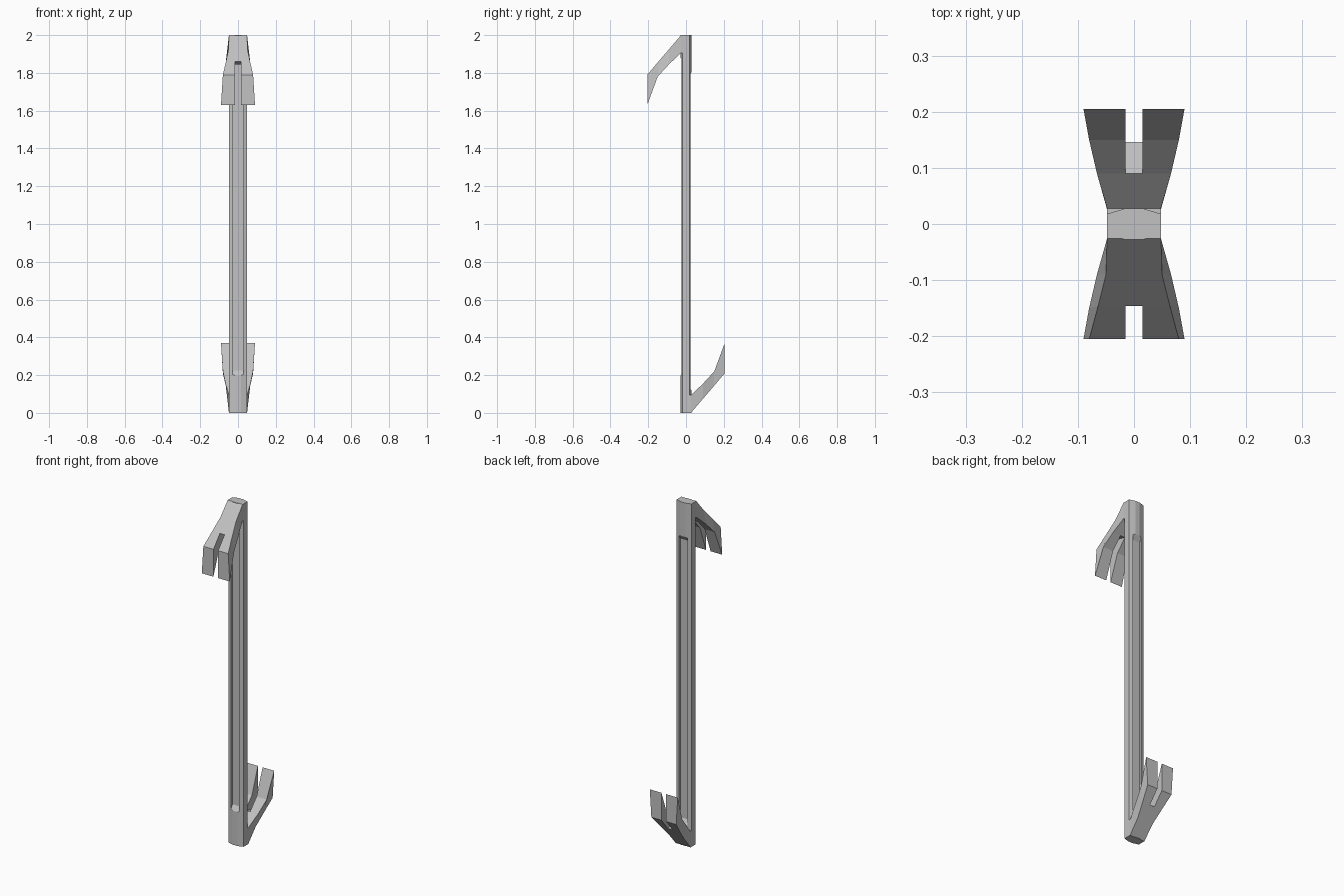
import bpy, bmesh

cube = bpy.data.objects.get("Cube")
if cube:
    bpy.data.objects.remove(cube)

steel = bpy.data.materials.new("bare_steel")
steel.use_nodes = True
GREY = (0.54, 0.54, 0.54, 1)
steel.diffuse_color = GREY
steel.node_tree.nodes["Principled BSDF"].inputs["Base Color"].default_value = GREY


def add_object(name, bm):
    bmesh.ops.recalc_face_normals(bm, faces=bm.faces)
    mesh = bpy.data.meshes.new(name)
    bm.to_mesh(mesh)
    bm.free()
    mesh.materials.append(steel)
    obj = bpy.data.objects.new(name, mesh)
    bpy.context.collection.objects.link(obj)
    return obj


def prism(name, outline, offset):
    """Extrude a closed outline along an offset."""
    bm = bmesh.new()
    face = bm.faces.new([bm.verts.new(p) for p in outline])
    new = bmesh.ops.extrude_face_region(bm, geom=[face])["geom"]
    bmesh.ops.translate(bm, vec=offset,
                        verts=[v for v in new if isinstance(v, bmesh.types.BMVert)])
    return add_object(name, bm)


# Shaft: chamfered bar with a long groove in the front and the back
W, FLAT, SIDE_Y, FACE_Y = 0.048, 0.015, 0.018, 0.028
quarter = [(W, SIDE_Y), (FLAT, FACE_Y)]
half = quarter + [(-x, y) for x, y in reversed(quarter)]
section = half + [(-x, -y) for x, y in half]
shaft = prism("shaft", [(x, y, 0) for x, y in section], (0, 0, 2))

GROOVE_W, FLOOR = 0.028, 0.010
groove = [(-0.04, 0.18), (-FLOOR, 0.225), (-FLOOR, 1.85), (-0.04, 1.90)]
for flip in (False, True):
    pts = [(-y, 2 - z) if flip else (y, z) for y, z in groove]
    cutter = prism("groove_cutter", [(-GROOVE_W, y, z) for y, z in pts],
                   (2 * GROOVE_W, 0, 0))
    cutter.hide_render = True
    mod = shaft.modifiers.new("groove", "BOOLEAN")
    mod.operation, mod.solver, mod.object = "DIFFERENCE", "EXACT", cutter
    bpy.context.view_layer.objects.active = shaft
    bpy.ops.object.modifier_apply(modifier=mod.name)
    bpy.data.objects.remove(cutter)

# Claw: outer and inner rows of (half width, y, z), from root to tip
OUTER = [(W, 0, 2.0), (W, -0.026, 2.0), (0.05, -0.09, 1.925),
         (0.064, -0.146, 1.86), (0.08, -0.205, 1.79)]
INNER = [(W, 0, 1.905), (W, -0.028, 1.905), (0.066, -0.09, 1.845),
         (0.08, -0.15, 1.78), (0.09, -0.205, 1.63)]
SLOT = 0.015


def claw(name, flip):
    bm = bmesh.new()

    def row(points, side, slot):
        out = []
        for w, y, z in points:
            x = side * (SLOT if slot else w)
            out.append(bm.verts.new((x, -y, 2 - z) if flip else (x, y, z)))
        return out

    edges = []
    for side in (-1, 1):
        o, i = row(OUTER, side, False), row(INNER, side, False)
        so, si = row(OUTER, side, True), row(INNER, side, True)
        edges.append((so, si))
        for k in range(4):
            for a, b in ((o, i), (o, so), (i, si)):
                bm.faces.new((a[k], a[k + 1], b[k + 1], b[k]))
        bm.faces.new((o[0], i[0], si[0], so[0]))
        bm.faces.new((o[4], i[4], si[4], so[4]))
        # slot wall
        bm.faces.new((so[3], so[4], si[4], si[3]))
        bm.faces.new((so[3], si[3], si[2]))
    # solid web behind the slot
    (lo, li), (ro, ri) = edges
    for a, b, n in ((lo, ro, 3), (li, ri, 2)):
        for k in range(n):
            bm.faces.new((a[k], a[k + 1], b[k + 1], b[k]))
    bm.faces.new((lo[3], ro[3], ri[2], li[2]))
    bm.faces.new((lo[0], ro[0], ri[0], li[0]))
    return add_object(name, bm)


claw("upper_claw", False)
claw("lower_claw", True)
